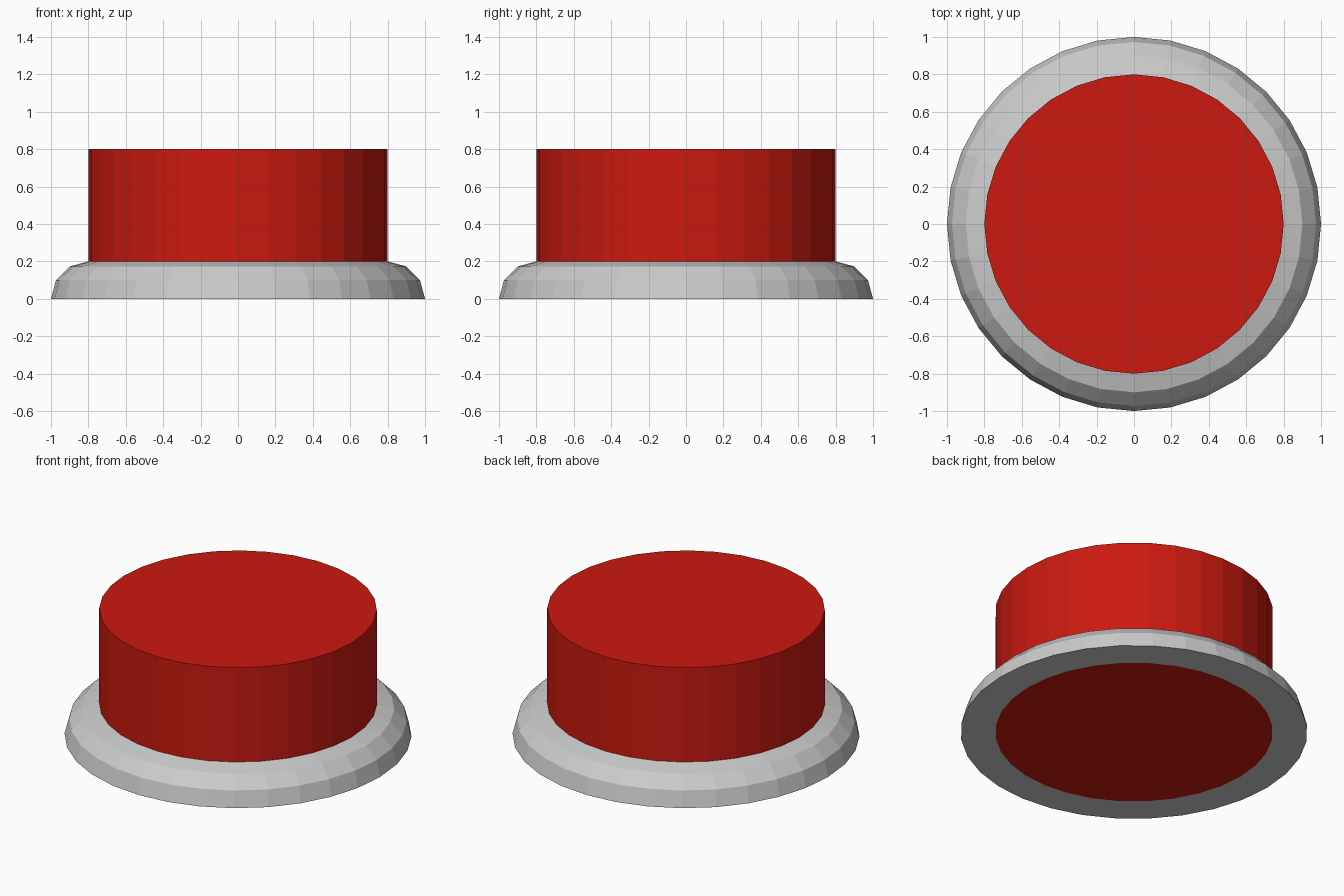
import bpy, bmesh
from math import cos, sin, radians, tau

if "Cube" in bpy.data.objects:
    bpy.data.objects.remove(bpy.data.objects["Cube"])

SIDES = 32


def base_ring(name, major, minor):
    """Rounded ring with a flat underside, revolved round z."""
    # Quarter-round profile closed down the inner wall
    profile = [(major + minor * cos(radians(a)), minor * sin(radians(a)))
               for a in (0, 30, 60, 90)] + [(major, 0)]
    bm = bmesh.new()
    loops = [[bm.verts.new((r * cos(tau * i / SIDES), r * sin(tau * i / SIDES), z))
              for r, z in profile] for i in range(SIDES)]
    n = len(profile)
    for i in range(SIDES):
        a, b = loops[i], loops[(i + 1) % SIDES]
        for j in range(n):
            k = (j + 1) % n
            bm.faces.new((a[j], b[j], b[k], a[k]))
    bmesh.ops.recalc_face_normals(bm, faces=bm.faces)
    mesh = bpy.data.meshes.new(name)
    bm.to_mesh(mesh)
    bm.free()
    obj = bpy.data.objects.new(name, mesh)
    bpy.context.collection.objects.link(obj)
    return obj


# Grey rim around the foot
base_ring("base_ring", 0.8, 0.2)

# Red push cap, running down through the ring to the floor
bpy.ops.mesh.primitive_cylinder_add(vertices=SIDES, radius=0.8, depth=0.8,
                                    location=(0, 0, 0.4))
cap = bpy.context.object
cap.name = "button_cap"
red = bpy.data.materials.new("red")
red.diffuse_color = (0.6, 0.01, 0.005, 1)
red.use_nodes = True
red.node_tree.nodes["Principled BSDF"].inputs["Base Color"].default_value = red.diffuse_color
cap.data.materials.append(red)
